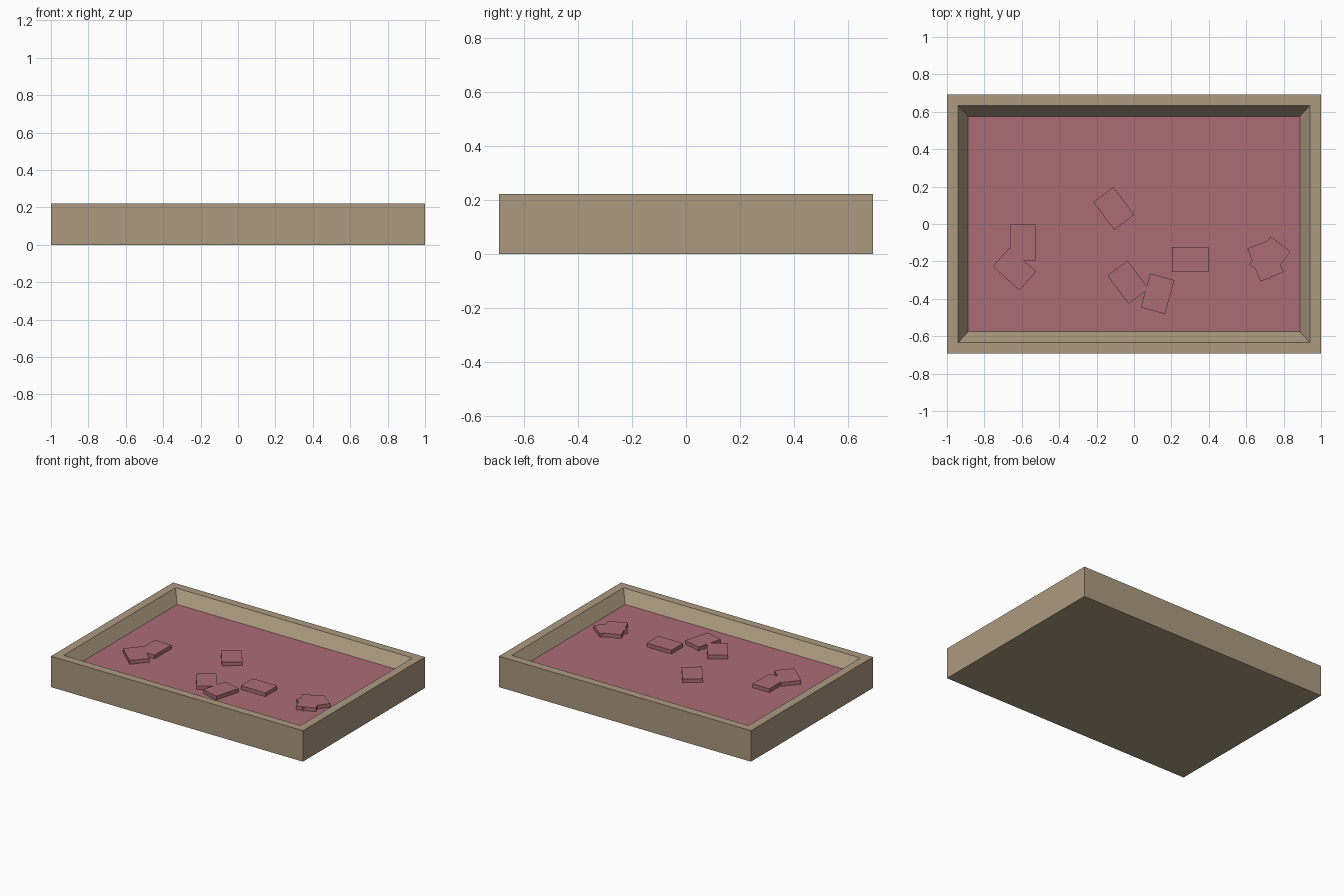
import bpy, bmesh
from math import radians
from mathutils import Matrix

cube = bpy.data.objects.get("Cube")
if cube:
    bpy.data.objects.remove(cube, do_unlink=True)


def material(name, rgb):
    m = bpy.data.materials.new(name)
    m.use_nodes = True
    m.diffuse_color = (*rgb, 1)
    m.node_tree.nodes["Principled BSDF"].inputs["Base Color"].default_value = (*rgb, 1)
    return m


def finish(bm, name, *mats):
    bmesh.ops.recalc_face_normals(bm, faces=bm.faces)
    mesh = bpy.data.meshes.new(name)
    bm.to_mesh(mesh)
    bm.free()
    for m in mats:
        mesh.materials.append(m)
    obj = bpy.data.objects.new(name, mesh)
    bpy.context.collection.objects.link(obj)
    return obj


tan = material("tan wood", (0.413, 0.323, 0.216))
rose = material("rose pink", (0.413, 0.150, 0.181))

FLOOR_Z, RIM_Z = 0.139, 0.222
BLOCK_TOP = 0.166

# Tray: rectangular rings from underside, up the wall, over the rim, down the slope
rings = [(1.0, 0.692, 0), (1.0, 0.692, RIM_Z), (0.94, 0.634, RIM_Z), (0.887, 0.576, FLOOR_Z)]
bm = bmesh.new()
loops = [[bm.verts.new((sx * x, sy * y, z)) for sx, sy in ((-1, -1), (1, -1), (1, 1), (-1, 1))]
         for x, y, z in rings]
for low, high in zip(loops, loops[1:]):
    for i in range(4):
        j = (i + 1) % 4
        bm.faces.new((low[i], low[j], high[j], high[i]))
bm.faces.new(loops[0][::-1])
tray_floor = bm.faces.new(loops[-1])
tray_floor.material_index = 1
finish(bm, "tray", tan, rose)

# Flat blocks scattered on the tray floor: x, y, turn, length
blocks = [
    (0.30, -0.19, 0, 0.195),
    (-0.108, 0.083, -53, 0.185),
    (-0.032, -0.311, -53.5, 0.188),
    (0.126, -0.373, 74.5, 0.188),
    (-0.593, -0.099, 90, 0.192),
    (-0.639, -0.241, -41.5, 0.192),
    (0.703, -0.195, -68.5, 0.189),
    (0.727, -0.182, 53, 0.188),
]
for n, (x, y, turn, length) in enumerate(blocks, 1):
    bm = bmesh.new()
    bottom = FLOOR_Z - 0.01
    place = (Matrix.Translation((x, y, (BLOCK_TOP + bottom) / 2))
             @ Matrix.Rotation(radians(turn), 4, 'Z')
             @ Matrix.Diagonal((length, 0.134, BLOCK_TOP - bottom, 1)))
    bmesh.ops.create_cube(bm, size=1, matrix=place)
    finish(bm, f"flat_block_{n}", rose)
